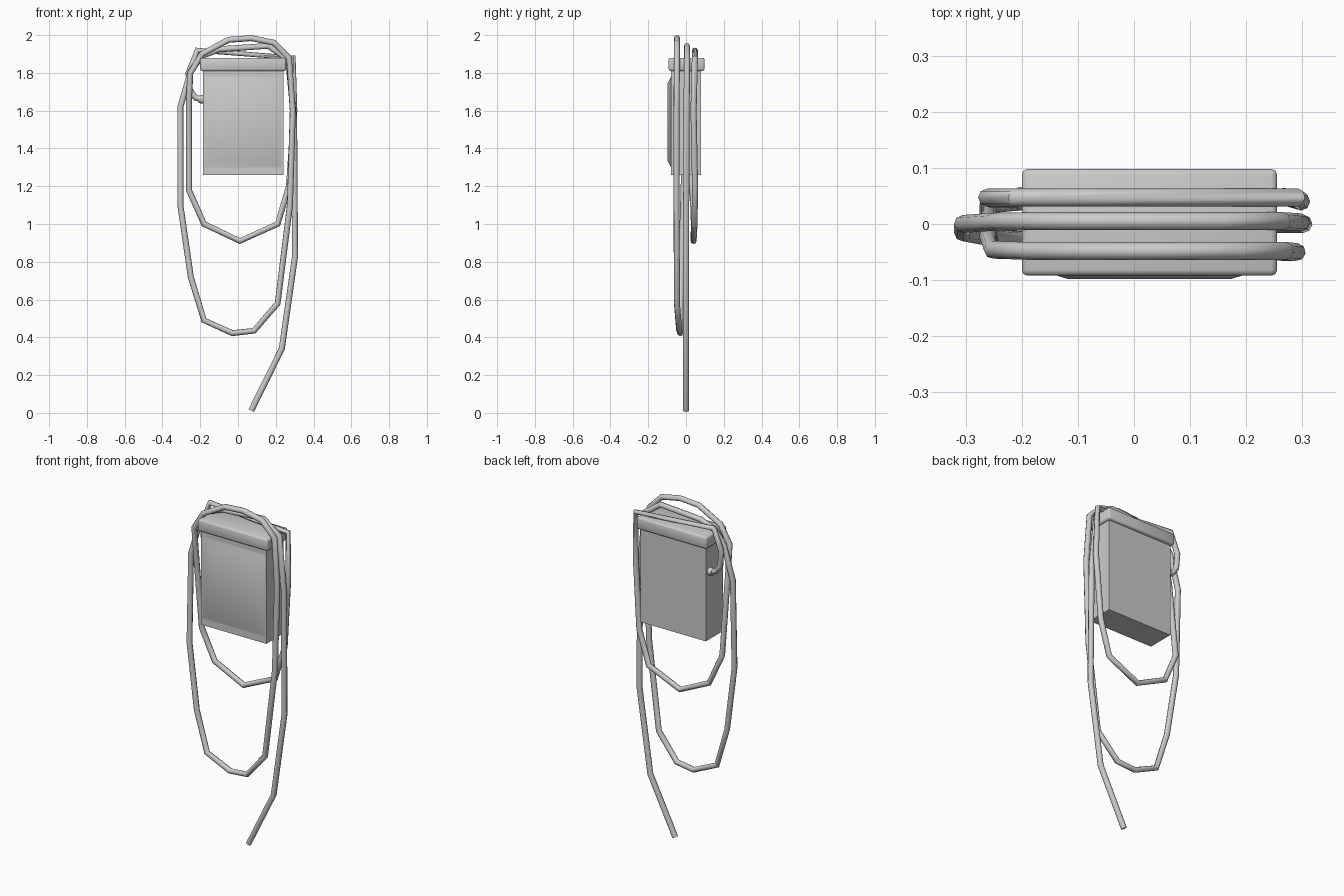
import bpy
import bmesh
import math
from mathutils import Vector

default = bpy.data.objects.get("Cube")
if default:
    bpy.data.objects.remove(default, do_unlink=True)

grey = bpy.data.materials.new("light grey plastic")
grey.use_nodes = True
COLOUR = (0.6, 0.6, 0.6, 1)
grey.diffuse_color = COLOUR
grey.node_tree.nodes["Principled BSDF"].inputs["Base Color"].default_value = COLOUR


def add_object(name, bm):
    bmesh.ops.recalc_face_normals(bm, faces=bm.faces)
    mesh = bpy.data.meshes.new(name)
    bm.to_mesh(mesh)
    bm.free()
    mesh.materials.append(grey)
    obj = bpy.data.objects.new(name, mesh)
    bpy.context.collection.objects.link(obj)
    return obj


def box(low, high):
    low, high = Vector(low), Vector(high)
    bm = bmesh.new()
    bmesh.ops.create_cube(bm, size=1)
    for v in bm.verts:
        v.co = (low + high) / 2 + v.co * (high - low)
    return bm


def smooth(obj, angle):
    bpy.ops.object.select_all(action="DESELECT")
    obj.select_set(True)
    bpy.context.view_layer.objects.active = obj
    bpy.ops.object.shade_smooth_by_angle(angle=math.radians(angle))


# Flat case
add_object("case", box((-0.185, -0.08, 1.26), (0.24, 0.08, 1.83)))

# Raised front panel with sloping borders
panel = box((-0.175, -0.098, 1.30), (0.23, -0.07, 1.78))
centre = Vector((0.0275, 0, 1.54))
for v in panel.verts:
    if v.co.y < -0.09:
        v.co.x = centre.x + (v.co.x - centre.x) * 0.72
        v.co.z = centre.z + (v.co.z - centre.z) * 0.85
    else:
        v.co.y = -0.08
smooth(add_object("front_panel", panel), 35)

# Softened lid
cap = box((-0.2, -0.092, 1.81), (0.255, 0.098, 1.88))
bmesh.ops.bevel(cap, geom=cap.edges[:], offset=0.01, segments=2,
                profile=0.5, affect="EDGES")
smooth(add_object("lid", cap), 50)

# Cord socket on the side
socket = bmesh.new()
bmesh.ops.create_cone(socket, cap_ends=True, segments=12,
                      radius1=0.024, radius2=0.02, depth=0.03)
for v in socket.verts:
    v.co = Vector((-0.193 - v.co.z, 0.045 + v.co.y, 1.66 + v.co.x))
smooth(add_object("cord_socket", socket), 40)

# Wound cord: back turn, front turn, middle turn, then the loose end
path = [
    (-0.18, 0.045, 1.66), (-0.225, 0.045, 1.668), (-0.255, 0.045, 1.71),
    (-0.262, 0.047, 1.8), (-0.215, 0.047, 1.92), (0.293, 0.047, 1.88),
    (0.298, 0.04, 1.6), (0.27, 0.048, 1.2), (0.21, 0.045, 1.0),
    (0.01, 0.04, 0.91), (-0.18, 0.042, 1.0), (-0.26, 0.035, 1.18),
    (-0.26, -0.02, 1.65), (-0.252, -0.046, 1.8), (-0.19, -0.048, 1.9),
    (-0.05, -0.048, 1.975), (0.07, -0.048, 1.984), (0.19, -0.048, 1.96),
    (0.27, -0.048, 1.88), (0.29, -0.05, 1.6), (0.275, -0.05, 1.1),
    (0.21, -0.048, 0.58), (0.085, -0.036, 0.435), (-0.03, -0.03, 0.422),
    (-0.18, -0.03, 0.49), (-0.25, -0.025, 0.72), (-0.305, -0.015, 1.1),
    (-0.305, 0.0, 1.62), (-0.25, 0.004, 1.81), (-0.19, 0.005, 1.89),
    (-0.1, 0.005, 1.925), (0.16, 0.005, 1.943), (0.265, 0.005, 1.87),
    (0.297, 0.003, 1.55), (0.302, 0.0, 0.83), (0.232, 0.0, 0.34),
    (0.07, 0.0, 0.012),
]
curve = bpy.data.curves.new("cord", "CURVE")
curve.dimensions = "3D"
curve.bevel_depth = 0.016
curve.bevel_resolution = 2
curve.use_fill_caps = True
spline = curve.splines.new("POLY")
spline.points.add(len(path) - 1)
for point, co in zip(spline.points, path):
    point.co = (*co, 1)
curve.materials.append(grey)
cord = bpy.data.objects.new("cord", curve)
bpy.context.collection.objects.link(cord)
bpy.ops.object.select_all(action="DESELECT")
cord.select_set(True)
bpy.context.view_layer.objects.active = cord
bpy.ops.object.convert(target="MESH")
smooth(bpy.context.view_layer.objects.active, 50)
